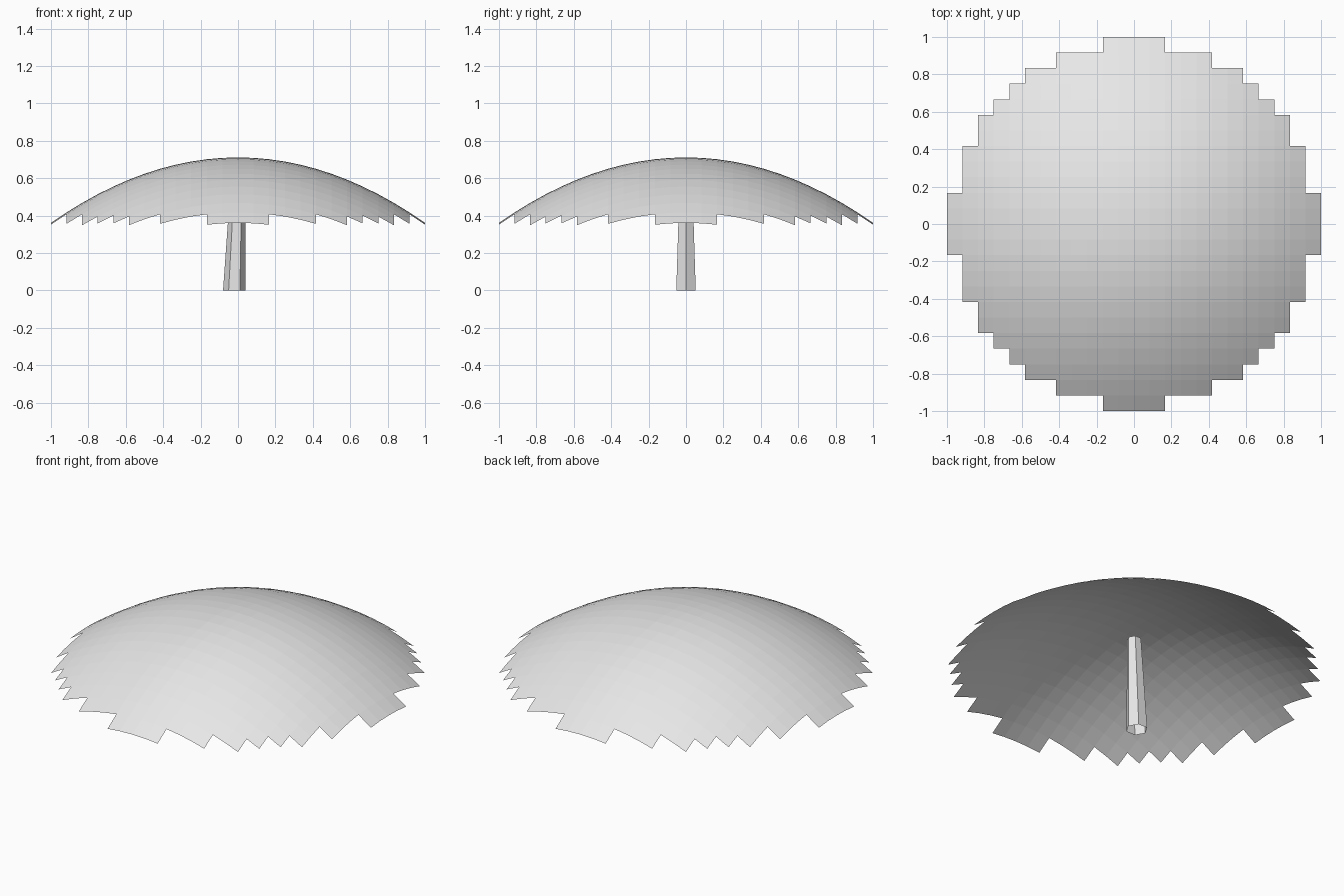
import bpy
import bmesh
from math import cos, sin, pi

cube = bpy.data.objects.get("Cube")
if cube:
    bpy.data.objects.remove(cube, do_unlink=True)

grey = bpy.data.materials.new("light_grey")
grey.use_nodes = True
grey.diffuse_color = (0.8, 0.8, 0.8, 1)
grey.node_tree.nodes["Principled BSDF"].inputs["Base Color"].default_value = (0.8, 0.8, 0.8, 1)


def add_object(name, bm):
    mesh = bpy.data.meshes.new(name)
    bm.to_mesh(mesh)
    bm.free()
    mesh.materials.append(grey)
    obj = bpy.data.objects.new(name, mesh)
    bpy.context.collection.objects.link(obj)
    return obj


# Canopy: a square grid trimmed to a stepped disc, then domed into a paraboloid
HALF_CELLS = 12
APEX, DROP = 0.711, 0.35
LIMIT = 1.02  # outermost corner radius that still keeps a cell

bm = bmesh.new()
bmesh.ops.create_grid(bm, x_segments=2 * HALF_CELLS, y_segments=2 * HALF_CELLS, size=1)
outside = [f for f in bm.faces if max(v.co.xy.length for v in f.verts) > LIMIT]
bmesh.ops.delete(bm, geom=outside, context="FACES")
for v in bm.verts:
    v.co.z = APEX - DROP * v.co.xy.length_squared
add_object("canopy", bm)

# Stem: open six-sided tube, tapering and leaning to the centre
SIDES = 6
bm = bmesh.new()
rings = []
for x, z, radius in ((-0.02, 0, 0.06), (0, 0.56, 0.04)):
    angles = [2 * pi * i / SIDES for i in range(SIDES)]
    rings.append([bm.verts.new((x + radius * cos(a), radius * sin(a), z)) for a in angles])
low, high = rings
for i in range(SIDES):
    j = (i + 1) % SIDES
    bm.faces.new((low[i], low[j], high[j], high[i]))
add_object("stem", bm)
